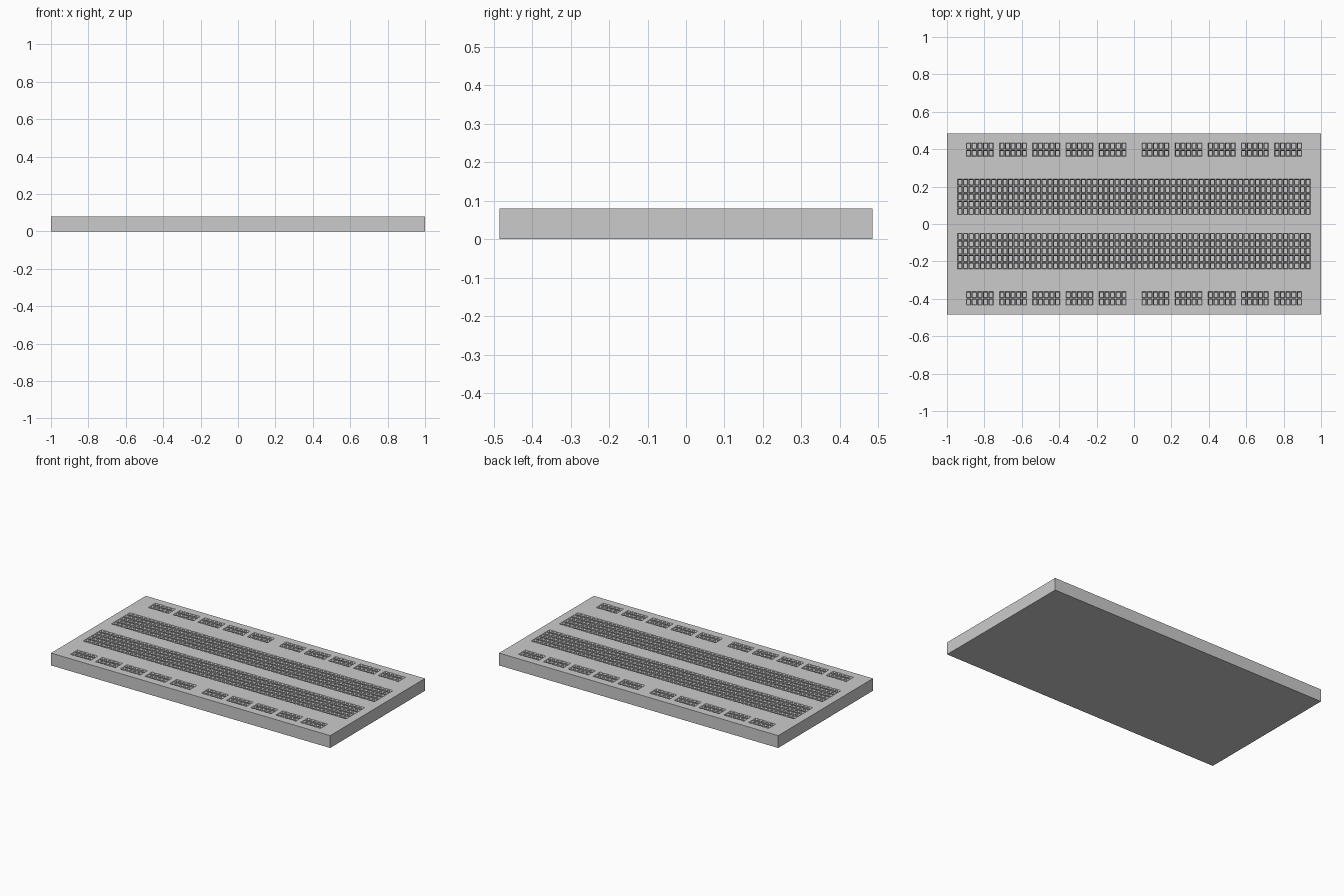
import bpy
import bmesh

if "Cube" in bpy.data.objects:
    bpy.data.objects.remove(bpy.data.objects["Cube"])

HX, HY, H = 1.0, 0.485, 0.08      # half length, half width, thickness
PX, PY = 0.03, 0.039              # hole pitch
WX, WY = 0.025, 0.034             # hole mouth size

# hole centres along the length: 63 terminal columns, 10 rail groups of 5
terminal_cols = [(i - 31) * PX for i in range(63)]
group_mids = [s * (0.102 + 0.1775 * i) + s * 0.012 for s in (-1, 1) for i in range(5)]
rail_cols = sorted(g + (k - 2) * PX for g in group_mids for k in range(5))

# rows from front to back
half = [(0.145 + (k - 2) * PY, terminal_cols) for k in range(5)]
half += [(0.3975 + (k - 0.5) * PY, rail_cols) for k in range(2)]
rows = sorted(half + [(-y, c) for y, c in half], key=lambda r: r[0])

bm = bmesh.new()


def line(y, cols):
    xs = [-HX] + [c + d * WX / 2 for c in cols for d in (-1, 1)] + [HX]
    return [bm.verts.new((x, y, H)) for x in xs]


# top skin: a plain strip before each row, then the row's bars and hole mouths
prev = line(-HY, [])
first, left, right, holes = prev, [prev[0]], [prev[-1]], []
for y, cols in rows:
    a, b = line(y - WY / 2, cols), line(y + WY / 2, cols)
    if len(prev) == len(a):
        for i in range(len(a) - 1):
            bm.faces.new((prev[i], prev[i + 1], a[i + 1], a[i]))
    else:
        bm.faces.new(prev + a[::-1])
    for i in range(len(a) - 1):
        f = bm.faces.new((a[i], a[i + 1], b[i + 1], b[i]))
        if i % 2:
            holes.append(f)
    left += [a[0], b[0]]
    right += [a[-1], b[-1]]
    prev = b
last = line(HY, [])
bm.faces.new(prev + last[::-1])
left.append(last[0])
right.append(last[-1])

# side walls and base
c = [bm.verts.new(p) for p in ((-HX, -HY, 0), (HX, -HY, 0), (HX, HY, 0), (-HX, HY, 0))]
bm.faces.new((c[0], c[1], first[1], first[0]))
bm.faces.new((c[2], c[3], last[0], last[1]))
bm.faces.new([c[1], c[2]] + right[::-1])
bm.faces.new([c[3], c[0]] + left)
bm.faces.new(c[::-1])

# funnel mouth, then a straight shaft for every contact hole
bm.normal_update()
bmesh.ops.inset_individual(bm, faces=holes, thickness=0.006, depth=-0.012)
shafts = bmesh.ops.extrude_discrete_faces(bm, faces=holes)["faces"]
bmesh.ops.translate(bm, verts=[v for f in shafts for v in f.verts], vec=(0, 0, -0.045))
bmesh.ops.recalc_face_normals(bm, faces=bm.faces[:])

mesh = bpy.data.meshes.new("breadboard_body")
bm.to_mesh(mesh)
bm.free()
bpy.context.collection.objects.link(bpy.data.objects.new("breadboard_body", mesh))
